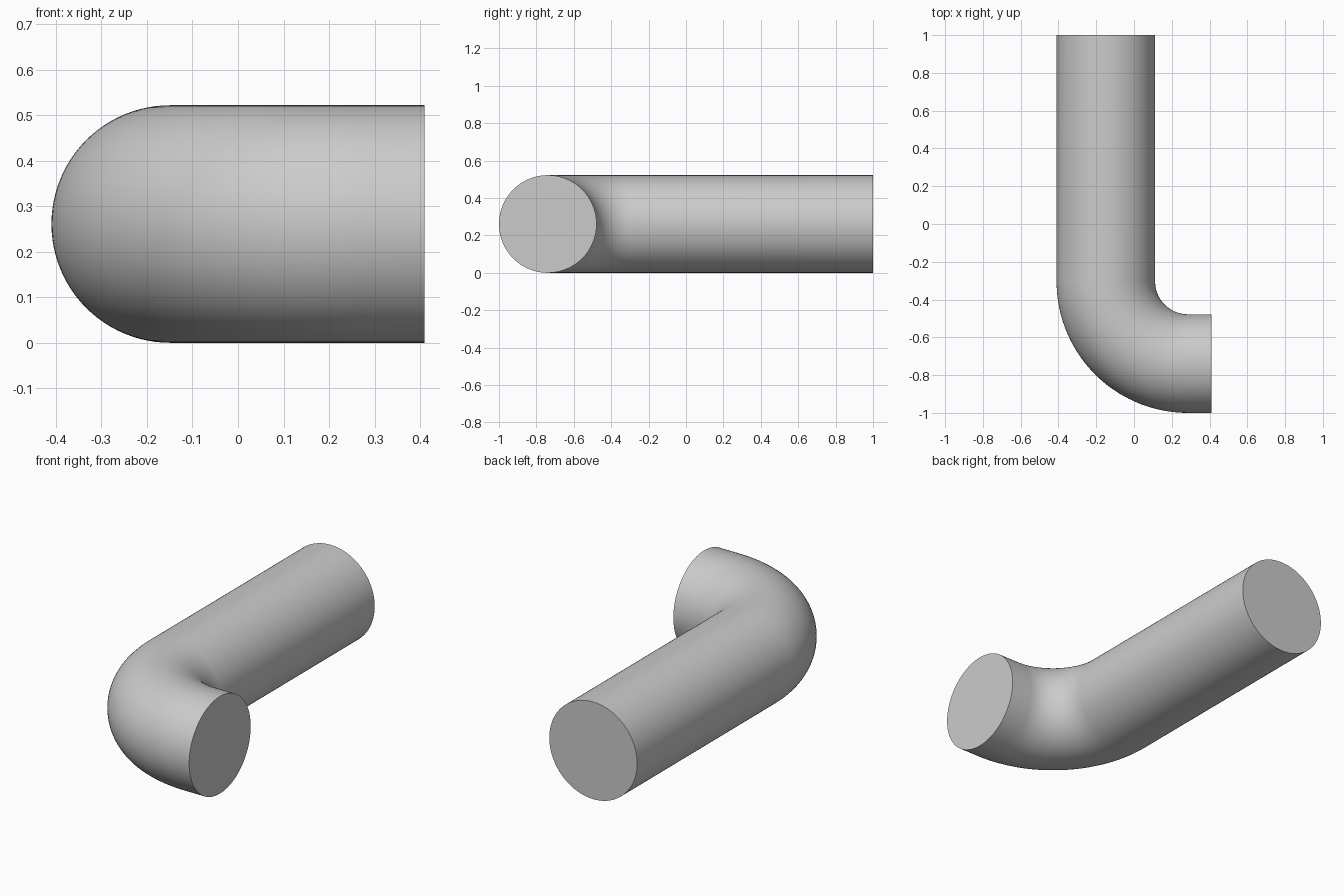
import bpy, bmesh, math
from mathutils import Vector

cube = bpy.data.objects.get("Cube")
if cube:
    bpy.data.objects.remove(cube, do_unlink=True)

RADIUS = 0.261
BEND = 0.435
SIDES = 96
BEND_STEPS = 40
HALF_WIDTH = 0.41
CENTRE = Vector((-HALF_WIDTH + RADIUS + BEND, -1 + RADIUS + BEND, RADIUS))

# Plain grey material
grey = bpy.data.materials.new("plain grey")
grey.use_nodes = True
colour = (0.6, 0.6, 0.6, 1)
grey.diffuse_color = colour
grey.node_tree.nodes["Principled BSDF"].inputs["Base Color"].default_value = colour

# Centre line: long straight leg, quarter bend, short straight leg
# Each station holds a point and the outward direction of its cross-section
stations = [(Vector((CENTRE.x - BEND, 1, RADIUS)), Vector((-1, 0, 0)))]
for i in range(BEND_STEPS + 1):
    a = math.pi + math.pi / 2 * i / BEND_STEPS
    out = Vector((math.cos(a), math.sin(a), 0))
    stations.append((CENTRE + out * BEND, out))
stations.append((Vector((HALF_WIDTH, CENTRE.y - BEND, RADIUS)), Vector((0, -1, 0))))

# Sweep a circle along the centre line and close both ends
bm = bmesh.new()
up = Vector((0, 0, 1))
rings = []
for point, out in stations:
    angles = [2 * math.pi * k / SIDES for k in range(SIDES)]
    rings.append([bm.verts.new(point + (out * math.cos(t) + up * math.sin(t)) * RADIUS)
                  for t in angles])
for a, b in zip(rings, rings[1:]):
    for k in range(SIDES):
        n = (k + 1) % SIDES
        bm.faces.new((a[k], a[n], b[n], b[k]))
bm.faces.new(rings[0])
bm.faces.new(rings[-1])
bmesh.ops.recalc_face_normals(bm, faces=bm.faces)

mesh = bpy.data.meshes.new("elbow_pipe")
bm.to_mesh(mesh)
bm.free()
mesh.materials.append(grey)
pipe = bpy.data.objects.new("elbow_pipe", mesh)
bpy.context.collection.objects.link(pipe)

# Smooth walls with crisp end caps
bpy.context.view_layer.objects.active = pipe
pipe.select_set(True)
bpy.ops.object.shade_smooth_by_angle(angle=math.radians(40))
